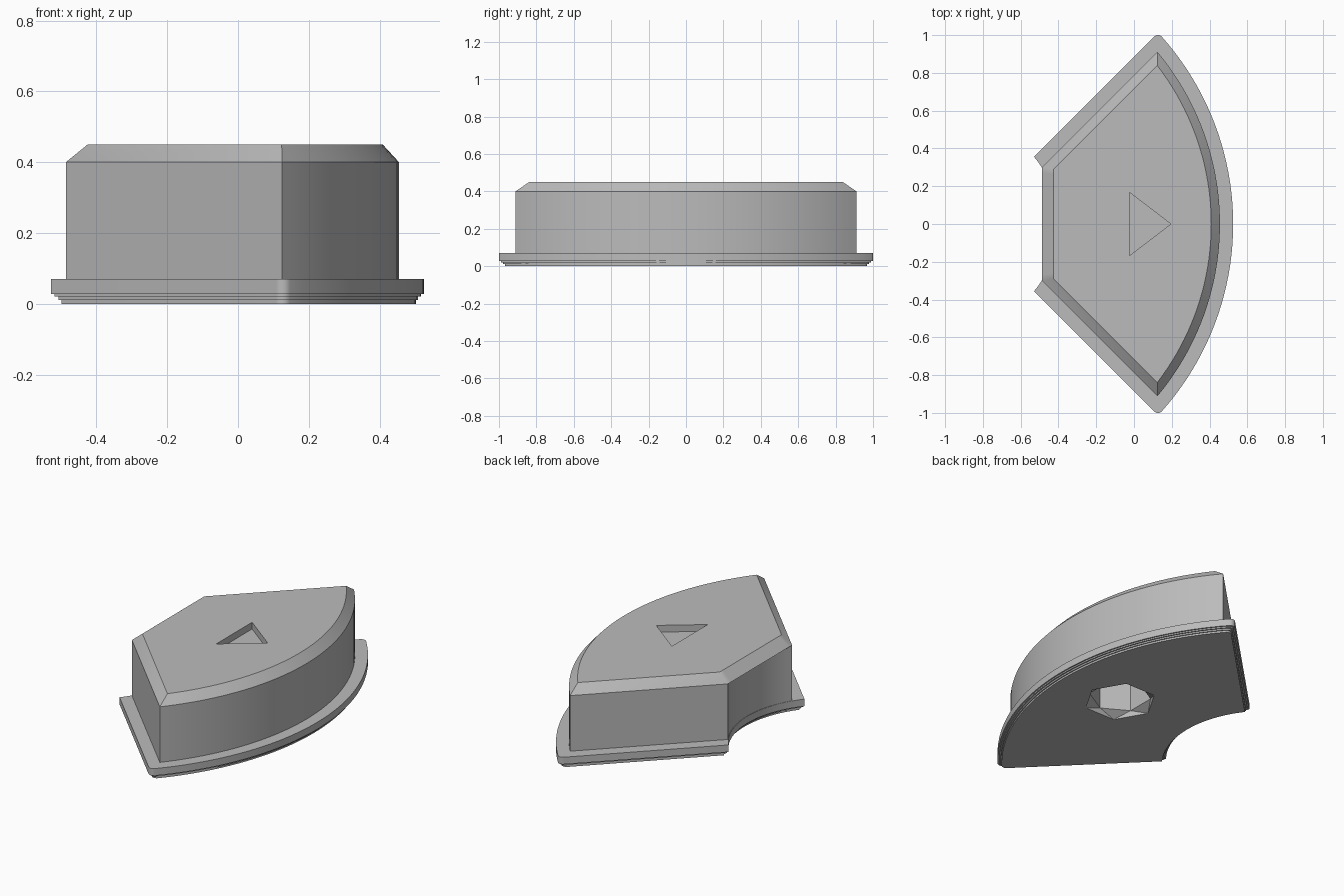
import bpy
import bmesh
from math import sin, cos, atan2, sqrt, pi, radians
from mathutils import Vector

if "Cube" in bpy.data.objects:
    bpy.data.objects.remove(bpy.data.objects["Cube"])

CENTRE_X = -0.965          # shared centre of the outer and inner arcs
ARC, FILLET, INNER = 40, 6, 20

grey = bpy.data.materials.new("plain_grey")
grey.use_nodes = True
grey.diffuse_color = (0.5, 0.5, 0.5, 1)
grey.node_tree.nodes["Principled BSDF"].inputs["Base Color"].default_value = (0.5, 0.5, 0.5, 1)


def meet(radius, c):
    """Where the 45 degree side line y = u - c crosses a circle."""
    u = c / 2 + sqrt(radius ** 2 / 2 - c ** 2 / 4)
    return u, u - c


def span(a, b, n):
    return [a + (b - a) * i / n for i in range(n + 1)]


def outline(outer, inner, c, fillet=0.0, straight=False):
    """Sector outline: outer arc, rounded tips, 45 degree sides, inner arc or chord."""
    tu, tv = meet(outer - fillet, c + fillet * sqrt(2))
    a = atan2(tv, tu)
    tip = [(tu + fillet * cos(t), tv + fillet * sin(t)) for t in span(a, 0.75 * pi, FILLET)]
    iu, iv = meet(inner, c)
    b = atan2(iv, iu)
    arc = [(outer * cos(t), outer * sin(t)) for t in span(-a, a, ARC)[1:-1]]
    if straight:
        back = [(iu, v) for v in span(iv, -iv, INNER)]
    else:
        back = [(inner * cos(t), inner * sin(t)) for t in span(b, -b, INNER)]
    mirrored = [(u, -v) for u, v in reversed(tip)]
    return [(u + CENTRE_X, v) for u, v in arc + tip + back + mirrored]


def polygon(n, radius, turn, cx):
    return [(cx + radius * cos(turn + 2 * pi * i / n), radius * sin(turn + 2 * pi * i / n))
            for i in range(n)]


def loft(name, levels):
    """Closed solid through outlines with equal point counts."""
    bm = bmesh.new()
    rings = [[bm.verts.new((x, y, z)) for x, y in pts] for pts, z in levels]
    n = len(rings[0])
    for low, high in zip(rings, rings[1:]):
        for i in range(n):
            j = (i + 1) % n
            bm.faces.new((low[i], low[j], high[j], high[i]))
    bm.faces.new(rings[0][::-1])
    bm.faces.new(rings[-1])
    bmesh.ops.remove_doubles(bm, verts=bm.verts[:], dist=1e-5)
    bmesh.ops.recalc_face_normals(bm, faces=bm.faces[:])
    mesh = bpy.data.meshes.new(name)
    bm.to_mesh(mesh)
    bm.free()
    mesh.materials.append(grey)
    obj = bpy.data.objects.new(name, mesh)
    bpy.context.collection.objects.link(obj)
    return obj


def flange(d):
    return outline(1.49 - d, 0.563 + d, 0.08 + d * sqrt(2), 0.027)


# Stepped foot, flange, body wall and chamfered cap as one solid
levels = []
for inset, z0, z1 in ((0.0225, 0, 0.011), (0.016, 0.011, 0.02),
                      (0.008, 0.02, 0.028), (0, 0.028, 0.07)):
    levels += [(flange(inset), z0), (flange(inset), z1)]
wall = outline(1.42, 0.565, 0.178)
levels += [(wall, 0.07), (wall, 0.4),
           (outline(1.42, 0.565, 0.178, straight=True), 0.4),
           (outline(1.374, 0.613, 0.25, straight=True), 0.45)]
button = loft("button_body", levels)

# Triangular recess in the top
arrow = [(-0.025, -0.168), (0.195, 0), (-0.025, 0.168)]
arrow_cutter = loft("arrow_cutter", [(arrow, 0.41), (arrow, 0.5)])

# Hexagonal socket underneath, with a twisted lead-in
HOLE_X = 0.1
mouth = polygon(6, 0.2, 0, HOLE_X)
bore = polygon(6, 0.17, radians(30), HOLE_X)
bm = bmesh.new()
below, low, mid, top = [[bm.verts.new((x, y, z)) for x, y in pts] for pts, z in
                        ((mouth, -0.05), (mouth, 0), (bore, 0.035), (bore, 0.34))]
for i in range(6):
    j = (i + 1) % 6
    bm.faces.new((below[i], below[j], low[j], low[i]))
    bm.faces.new((low[i], low[j], mid[i]))
    bm.faces.new((low[j], mid[j], mid[i]))
    bm.faces.new((mid[i], mid[j], top[j], top[i]))
bm.faces.new(below[::-1])
bm.faces.new(top)
bmesh.ops.recalc_face_normals(bm, faces=bm.faces[:])
mesh = bpy.data.meshes.new("socket_cutter")
bm.to_mesh(mesh)
bm.free()
mesh.materials.append(grey)
socket_cutter = bpy.data.objects.new("socket_cutter", mesh)
bpy.context.collection.objects.link(socket_cutter)

# Cut both recesses, then drop the cutters
bpy.ops.object.select_all(action="DESELECT")
bpy.context.view_layer.objects.active = button
button.select_set(True)
for cutter in (arrow_cutter, socket_cutter):
    cutter.hide_render = True
    mod = button.modifiers.new(cutter.name, "BOOLEAN")
    mod.operation = "DIFFERENCE"
    mod.solver = "EXACT"
    mod.object = cutter
    bpy.ops.object.modifier_apply(modifier=mod.name)
    bpy.data.objects.remove(cutter)
bpy.ops.object.shade_smooth_by_angle(angle=radians(30))
